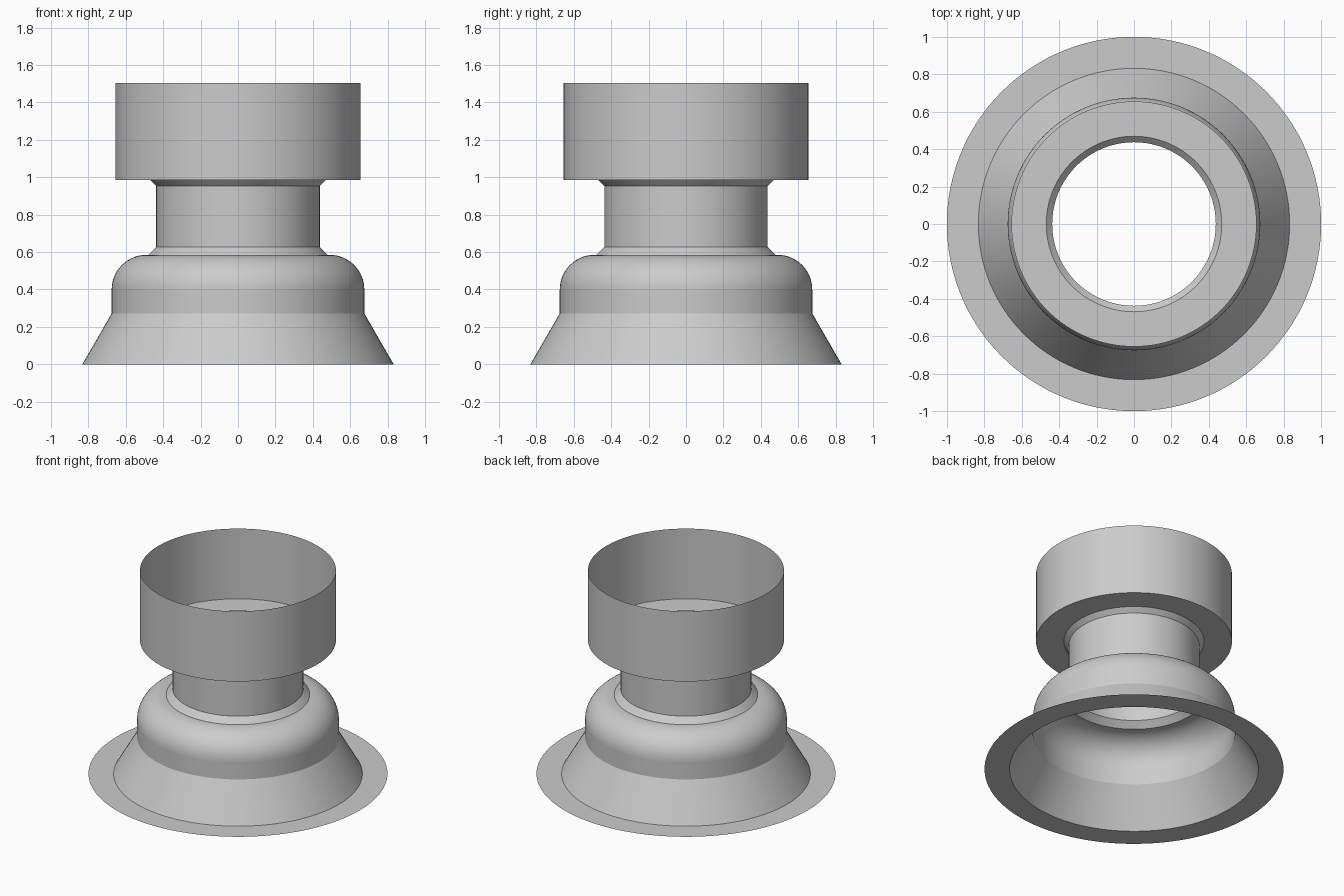
import bpy
import bmesh
from math import cos, sin, pi, radians

SEGMENTS = 128

cube = bpy.data.objects.get("Cube")
if cube:
    bpy.data.objects.remove(cube, do_unlink=True)

grey = bpy.data.materials.new("light grey")
grey.use_nodes = True
colour = (0.6, 0.6, 0.6, 1)
grey.diffuse_color = colour
grey.node_tree.nodes["Principled BSDF"].inputs["Base Color"].default_value = colour


def lathe(name, profile):
    """Spin a (radius, height) profile, listed from bottom to top, into an open sheet."""
    bm = bmesh.new()
    rings = []
    for r, z in profile:
        rings.append([bm.verts.new((r * cos(2 * pi * i / SEGMENTS),
                                    r * sin(2 * pi * i / SEGMENTS), z))
                      for i in range(SEGMENTS)])
    for low, high in zip(rings, rings[1:]):
        for i in range(SEGMENTS):
            j = (i + 1) % SEGMENTS
            bm.faces.new((low[i], low[j], high[j], high[i]))
    mesh = bpy.data.meshes.new(name)
    bm.to_mesh(mesh)
    bm.free()
    mesh.materials.append(grey)
    obj = bpy.data.objects.new(name, mesh)
    bpy.context.collection.objects.link(obj)
    bpy.ops.object.select_all(action='DESELECT')
    obj.select_set(True)
    bpy.context.view_layer.objects.active = obj
    bpy.ops.object.shade_smooth_by_angle(angle=radians(29))
    return obj


# Flat base flange and the flared skirt above it
lathe("base_flange", [(1.0, 0), (0.832, 0)])
lathe("flared_skirt", [(0.832, 0), (0.675, 0.272)])

# Short upright band, then a quarter-round shoulder
lathe("shoulder_band", [(0.675, 0.272), (0.675, 0.4)])
STEPS = 16
bend = 0.185
shoulder = [(0.49 + bend * cos(pi / 2 * k / STEPS), 0.4 + bend * sin(pi / 2 * k / STEPS))
            for k in range(STEPS + 1)]
lathe("rounded_shoulder", shoulder + [(0.48, 0.585)])

# Neck tube with a chamfer at each end
lathe("neck", [(0.48, 0.585), (0.437, 0.628), (0.437, 0.953), (0.469, 0.985)])

# Open cup: flat ring floor and upright wall
lathe("cup", [(0.469, 0.985), (0.655, 0.985), (0.655, 1.503)])
